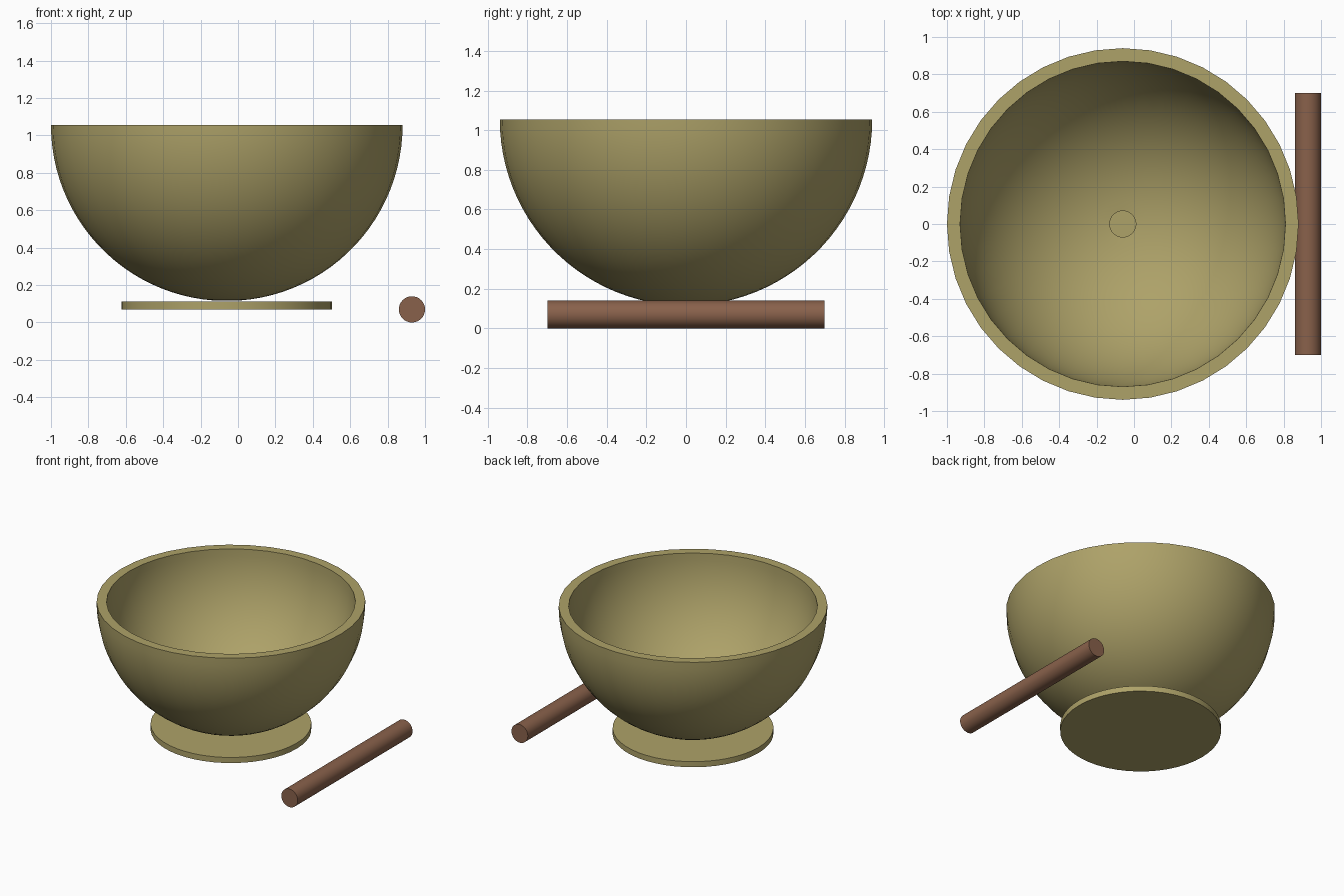
import bpy, bmesh
from math import sin, cos, asin, pi, radians

if "Cube" in bpy.data.objects:
    bpy.data.objects.remove(bpy.data.objects["Cube"])

CX = -0.06       # bowl and foot centre
RIM_Z = 1.055    # centre height of the hemispheres
HOLE_R = 0.07    # small hole at the bottom of the bowl


def material(name, rgb):
    m = bpy.data.materials.new(name)
    m.diffuse_color = (*rgb, 1)
    m.use_nodes = True
    m.node_tree.nodes["Principled BSDF"].inputs["Base Color"].default_value = m.diffuse_color
    return m


def smooth(ob, mat):
    ob.data.materials.append(mat)
    bpy.ops.object.select_all(action='DESELECT')
    ob.select_set(True)
    bpy.context.view_layer.objects.active = ob
    bpy.ops.object.shade_smooth_by_angle(angle=radians(30))


def lathe(name, profile, sides, mat):
    """Spin a closed (radius, z) profile into a ring."""
    bm = bmesh.new()
    rings = [[bm.verts.new((r * cos(2 * pi * i / sides), r * sin(2 * pi * i / sides), z))
              for i in range(sides)] for r, z in profile]
    for k, a in enumerate(rings):
        b = rings[(k + 1) % len(rings)]
        for i in range(sides):
            j = (i + 1) % sides
            bm.faces.new((a[i], a[j], b[j], b[i]))
    bmesh.ops.recalc_face_normals(bm, faces=bm.faces)
    me = bpy.data.meshes.new(name)
    bm.to_mesh(me)
    bm.free()
    ob = bpy.data.objects.new(name, me)
    bpy.context.collection.objects.link(ob)
    ob.location.x = CX
    smooth(ob, mat)
    return ob


def rod(name, radius, depth, loc, mat, rot=(0, 0, 0), sides=48):
    bpy.ops.mesh.primitive_cylinder_add(vertices=sides, radius=radius, depth=depth,
                                        location=loc, rotation=rot)
    ob = bpy.context.object
    ob.name = name
    smooth(ob, mat)
    return ob


def arc(radius, steps=24):
    """Quarter arc from the hole edge up to the rim."""
    start = asin(HOLE_R / radius)
    angles = [start + (pi / 2 - start) * i / steps for i in range(steps + 1)]
    return [(radius * sin(a), RIM_Z - radius * cos(a)) for a in angles]


brass = material("brass", (0.42, 0.36, 0.14))
wood = material("wood", (0.25, 0.12, 0.07))

# Hemispherical bowl wall with a flat rim
lathe("bowl", arc(0.94) + arc(0.87)[::-1], 40, brass)

# Flat round foot under the bowl
rod("foot_disc", 0.5625, 0.043, (CX, 0, 0.0915), brass)

# Striking stick lying beside the bowl
rod("striker", 0.07, 1.40, (0.93, 0, 0.07), wood, rot=(pi / 2, 0, 0), sides=32)
